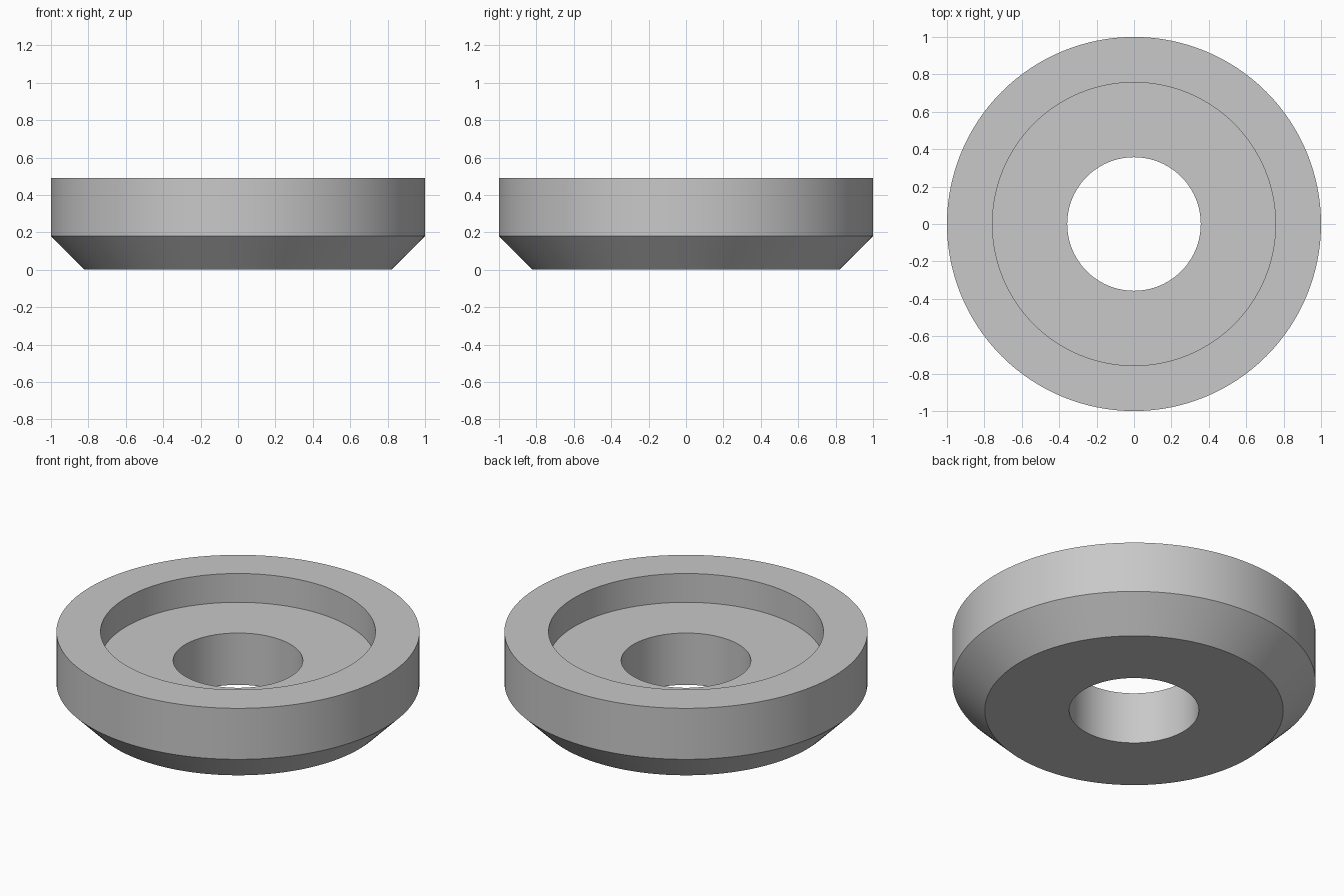
import bpy
import bmesh
import math

SEGMENTS = 128

cube = bpy.data.objects.get("Cube")
if cube:
    bpy.data.objects.remove(cube, do_unlink=True)

# Plain grey metal
grey = bpy.data.materials.new("plain grey")
grey.use_nodes = True
colour = (0.58, 0.58, 0.58, 1)
grey.diffuse_color = colour
grey.node_tree.nodes["Principled BSDF"].inputs["Base Color"].default_value = colour

# Cross-section as (radius, height): bore, chamfered outside, rim, recess
profile = [
    (0.357, 0), (0.822, 0), (1, 0.18), (1, 0.49),
    (0.757, 0.49), (0.757, 0.315), (0.357, 0.315),
]

# Revolve the closed section around the z axis
bm = bmesh.new()
rings = []
for i in range(SEGMENTS):
    a = math.tau * i / SEGMENTS
    rings.append([bm.verts.new((r * math.cos(a), r * math.sin(a), z)) for r, z in profile])
for i in range(SEGMENTS):
    here, after = rings[i], rings[(i + 1) % SEGMENTS]
    for j in range(len(profile)):
        k = (j + 1) % len(profile)
        bm.faces.new((here[j], after[j], after[k], here[k]))
bmesh.ops.recalc_face_normals(bm, faces=bm.faces)

mesh = bpy.data.meshes.new("recessed_washer")
bm.to_mesh(mesh)
bm.free()
mesh.materials.append(grey)
washer = bpy.data.objects.new("recessed_washer", mesh)
bpy.context.collection.objects.link(washer)

# Smooth round walls, sharp rims
bpy.ops.object.select_all(action="DESELECT")
washer.select_set(True)
bpy.context.view_layer.objects.active = washer
bpy.ops.object.shade_smooth_by_angle(angle=math.radians(30))
